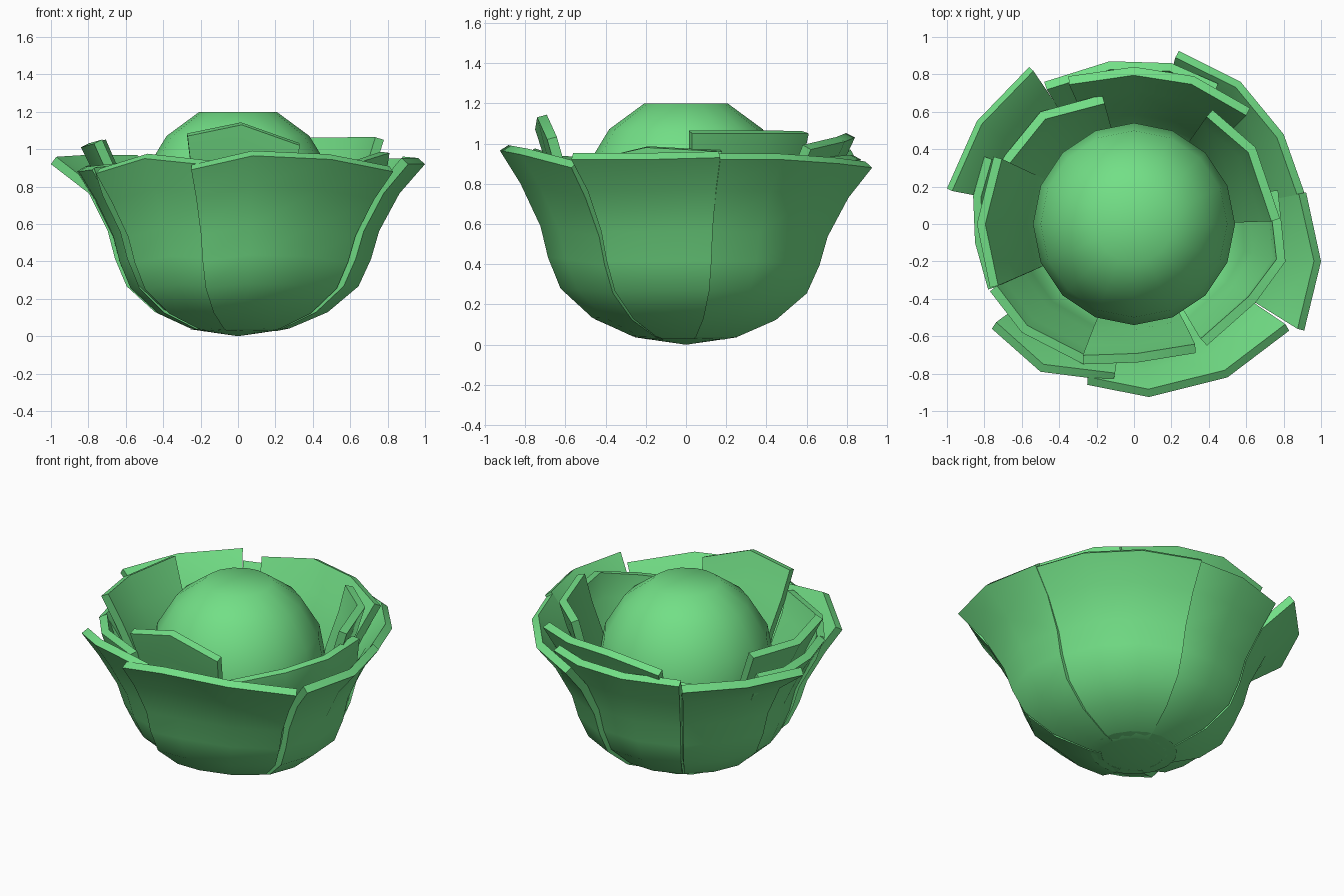
import bpy, math
from mathutils import Vector

if "Cube" in bpy.data.objects:
    bpy.data.objects.remove(bpy.data.objects["Cube"])

green = bpy.data.materials.new("leaf_green")
green.diffuse_color = (0.17, 0.74, 0.24, 1)
green.use_nodes = True
green.node_tree.nodes["Principled BSDF"].inputs["Base Color"].default_value = green.diffuse_color

# bowl profile: radius, fraction of rim height (the rim itself is given per leaf)
PROFILE = [(0.20, 0.03), (0.27, 0.045), (0.47, 0.14), (0.63, 0.29),
           (0.695, 0.45), (0.735, 0.61), (0.84, 0.83)]


def finish(ob, angle):
    ob.data.materials.append(green)
    bpy.ops.object.select_all(action='DESELECT')
    ob.select_set(True)
    bpy.context.view_layer.objects.active = ob
    for mod in list(ob.modifiers):
        bpy.ops.object.modifier_apply(modifier=mod.name)
    bpy.ops.object.shade_smooth_by_angle(angle=math.radians(angle))


def leaf(name, rim, body=1.0, base=0.0):
    """Cupped leaf: the rim points are swept down the bowl profile, then thickened inward."""
    n = len(rim)
    mean = sum(math.hypot(x, y) for x, y, z in rim) / n
    verts, faces = [], []
    for r, h in PROFILE:
        for x, y, z in rim:
            # even radius low down, following the rim outline higher up
            k = r * body / ((1 - h) * math.hypot(x, y) + h * mean)
            verts.append((x * k, y * k, base + (z - base) * h))
    verts += rim
    for i in range(len(PROFILE)):
        for j in range(n - 1):
            a = i * n + j
            faces.append((a, a + 1, a + n + 1, a + n))
    me = bpy.data.meshes.new(name)
    me.from_pydata(verts, [], faces)
    ob = bpy.data.objects.new(name, me)
    bpy.context.collection.objects.link(ob)
    mod = ob.modifiers.new("thickness", 'SOLIDIFY')
    mod.thickness = 0.05
    mod.offset = -1
    finish(ob, 40)


# outer leaves, rims listed counter-clockwise from above
leaf("outer_leaf_front", [(-.25, -.86, .89), (.08, -.925, .965), (.50, -.82, .945), (.83, -.57, .88)])
leaf("outer_leaf_right", [(.91, -.57, .92), (1.0, -.20, .92), (.92, .17, .93)], 1.04)
leaf("outer_leaf_back_right", [(.91, .17, .92), (.80, .48, .92), (.57, .76, .90), (.24, .925, .88)], .98)
leaf("outer_leaf_back", [(.45, .75, .91), (.20, .86, .92), (-.13, .87, .92), (-.48, .76, .92)], .95)
leaf("outer_leaf_back_left", [(-.56, .84, .93), (-.84, .55, .93), (-1.0, .19, .92)], .96)
leaf("outer_leaf_left", [(-.80, .36, .90), (-.86, .15, .88), (-.85, -.10, .88), (-.78, -.35, .89)], .92)
leaf("outer_leaf_front_left", [(-.76, -.56, .87), (-.50, -.79, .95), (-.11, -.84, .91)], .97)

# inner leaves, standing around the heart
leaf("inner_leaf_front", [(-.27, -.75, 1.07), (.02, -.74, 1.13), (.33, -.69, 1.02)], .85, .04)
leaf("inner_leaf_front_right", [(.39, -.65, .87), (.65, -.42, .93), (.81, -.20, .98), (.77, .18, .96)], .92, .02)
leaf("inner_leaf_right", [(.78, .03, 1.05), (.65, .41, 1.05), (.42, .61, 1.05)], .85, .04)
leaf("inner_leaf_back", [(.62, .62, .97), (.32, .79, 1.01), (0, .84, 1.03), (-.35, .79, .97)], .92, .02)
leaf("inner_leaf_back_left", [(-.17, .69, .84), (-.50, .60, .84), (-.72, .33, .82)], .85, .04)
leaf("inner_leaf_left", [(-.75, .36, 1.03), (-.84, 0, 1.01), (-.77, -.34, 1.03)], .9, .03)
leaf("inner_leaf_front_left", [(-.77, -.36, .90), (-.60, -.58, .92), (-.27, -.75, .93)], .93, .02)

# shallow base where the leaves meet
bpy.ops.mesh.primitive_cone_add(vertices=16, radius1=0, radius2=.26, depth=.038, location=(0, 0, .019))
base = bpy.context.object
base.name = "base"
finish(base, 40)

# round heart with a flattened crown
bpy.ops.mesh.primitive_uv_sphere_add(segments=16, ring_count=8, radius=1, location=(0, 0, .65))
heart = bpy.context.object
heart.name = "heart"
for v in heart.data.vertices:
    v.co = Vector((v.co.x * .54, v.co.y * .54, max(-.55, min(.55, v.co.z * .595))))
finish(heart, 50)
